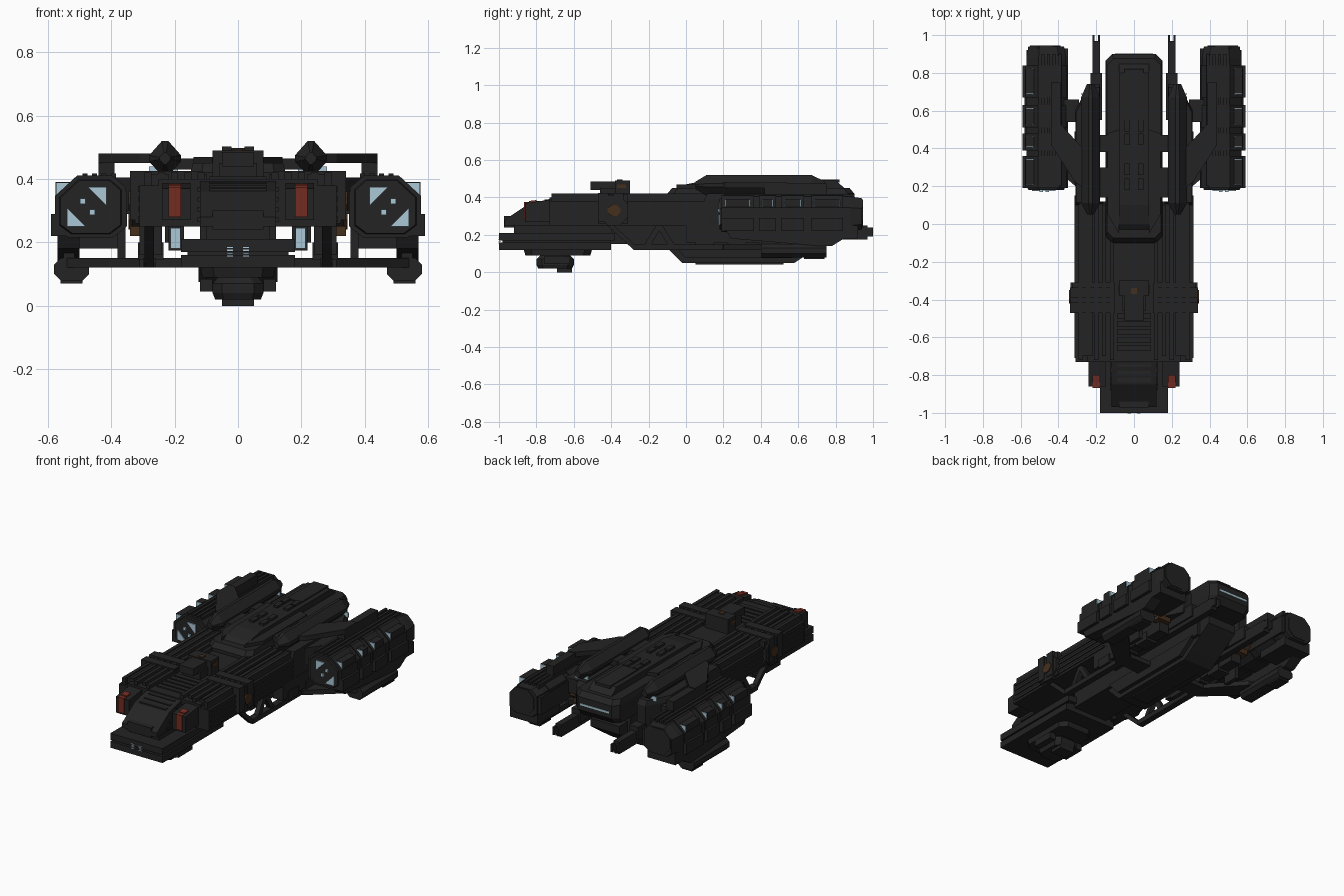
import bpy, bmesh
from mathutils import Vector

cube = bpy.data.objects.get("Cube")
if cube:
    bpy.data.objects.remove(cube, do_unlink=True)


def material(name, rgb):
    mat = bpy.data.materials.new(name)
    mat.use_nodes = True
    mat.diffuse_color = (*rgb, 1)
    node = next(n for n in mat.node_tree.nodes if n.type == "BSDF_PRINCIPLED")
    node.inputs["Base Color"].default_value = (*rgb, 1)
    node.inputs["Roughness"].default_value = .8
    return mat


HULL = material("charcoal hull", (.017, .017, .017))
RED = material("signal red", (.17, .025, .016))
BLUE = material("pale blue glow", (.4, .58, .68))
BRONZE = material("dark bronze", (.06, .028, .012))


def loft(name, outline, axis, stations, mat=HULL, mirror=False):
    """Sweep an outline along an axis; each station is (position, scale)."""
    centre = sum((Vector(p) for p in outline), Vector((0, 0))) / len(outline)
    place = {"x": lambda p, d: (d, p.x, p.y),
             "y": lambda p, d: (p.x, d, p.y),
             "z": lambda p, d: (p.x, p.y, d)}[axis]
    bm = bmesh.new()
    rings = [[bm.verts.new(place(centre + (Vector(p) - centre) * s, d)) for p in outline]
             for d, s in stations]
    for low, high in zip(rings, rings[1:]):
        for i in range(len(outline)):
            bm.faces.new((low[i - 1], low[i], high[i], high[i - 1]))
    bm.faces.new(rings[0])
    bm.faces.new(rings[-1])
    bmesh.ops.recalc_face_normals(bm, faces=bm.faces)
    mesh = bpy.data.meshes.new(name)
    bm.to_mesh(mesh)
    bm.free()
    mesh.materials.append(mat)
    obj = bpy.data.objects.new(name, mesh)
    bpy.context.collection.objects.link(obj)
    if mirror:
        obj.modifiers.new("mirror", "MIRROR").use_mirror_merge = False
    return obj


def prism(name, outline, axis, low, high, mat=HULL, mirror=False):
    return loft(name, outline, axis, [(low, 1), (high, 1)], mat, mirror)


def box(name, x, y, z, mat=HULL, mirror=False):
    """Box from ranges; a single x value is a half width about the centre."""
    x = x if isinstance(x, tuple) else (-x, x)
    corners = [(x[0], y[0]), (x[1], y[0]), (x[1], y[1]), (x[0], y[1])]
    return prism(name, corners, "z", z[0], z[1], mat, mirror)


def chamfered(x, z, cut):
    """Eight-sided outline from two ranges."""
    (a, b), (c, d) = x, z
    return [(a + cut, c), (b - cut, c), (b, c + cut), (b, d - cut),
            (b - cut, d), (a + cut, d), (a, d - cut), (a, c + cut)]


def pair(name, x, y, z, mat=HULL):
    return box(name, x, y, z, mat, mirror=True)


# Forward hull and nose
box("main_hull", .25, (-.73, .12), (.25, .40))
pair("hull_flank", (.18, .31), (-.73, .12), (.25, .38))
pair("flank_shoulder", (.22, .29), (-.70, .12), (.37, .415))
prism("nose_wedge", [(-.97, .25), (-.97, .28), (-.85, .36), (-.70, .40), (-.70, .25)], "x", -.12, .12)
prism("nose_cheek", [(-.86, .27), (-.86, .37), (-.70, .39), (-.70, .27)], "x", .15, .24, mirror=True)
pair("signal_light", (.18, .22), (-.867, -.80), (.28, .375), RED)
prism("signal_light_cap", [(-.84, .36), (-.84, .381), (-.80, .386), (-.80, .36)],
      "x", .18, .22, RED, mirror=True)
box("nose_core", .10, (-.92, -.38), (.19, .27))
box("lower_nose_slab", .18, (-1, -.38), (.17, .21))
box("lower_nose_waist", .16, (-.98, -.40), (.15, .18))
box("lower_nose_floor", .18, (-1, -.40), (.12, .16))
loft("nose_belly", chamfered((-.12, .12), (-.87, -.50), .04), "z", [(.09, .94), (.13, 1)])
for side in (-1, 1):
    for step in range(4):
        z = .155 + step * .009
        box("nose_glow_slit", tuple(sorted((side * .015, side * .035))), (-1.002, -.99), (z, z + .004), BLUE)
for step in range(9):
    y = -.84 + step * .042
    z = min(.40, .362 + step * .01)
    box("nose_stair", .09, (y, y + .03), (z - .02, z + .008))
box("cockpit_recess_plate", .08, (-.972, -.91), (.24, .30))

# Chin turret
loft("chin_turret", chamfered((-.08, .08), (-.80, -.60), .03), "z", [(.02, .9), (.04, 1), (.07, 1), (.10, .7)])
box("chin_turret_foot", .05, (-.69, -.61), (0, .05))
pair("chin_turret_side", (.08, .12), (-.76, -.62), (.045, .085))

# Long panel ridges on the hull
for i in range(5):
    x = .105 + i * .042
    pair("hull_ridge", (x, x + .022), (-.72 + .02 * (i % 2), .10), (.38, .421))
for i in range(4):
    z = .265 + i * .032
    pair("flank_ridge", (.30, .316), (-.71, .10), (z, z + .016))
    box("nose_side_ridge", .128, (-.88 + i * .03, -.70), (z, z + .014))

# Mid collar, dorsal turret and side thrusters
for y in (-.47, -.39):
    pair("collar_band", (.11, .34), (y, y + .055), (.27, .425))
pair("collar_core", (.10, .325), (-.47, -.31), (.26, .415))
prism("side_thruster", chamfered((-.46, -.31), (.25, .41), .045), "x", .30, .335, mirror=True)
prism("side_thruster_nozzle", chamfered((-.42, -.35), (.30, .36), .02), "x", .32, .345, BRONZE, mirror=True)
box("dorsal_turret", .08, (-.38, -.30), (.40, .49))
box("dorsal_turret_gun", .05, (-.51, -.36), (.44, .485))
box("dorsal_turret_neck", .06, (-.46, -.30), (.38, .45))
box("dorsal_turret_lamp", .015, (-.37, -.34), (.485, .495), BRONZE)
pair("turret_lamp", (.04, .082), (-.37, -.32), (.45, .47), BRONZE)

# Rear central hull and spine
loft("rear_deck", chamfered((-.15, .15), (-.10, .90), .035), "z", [(.30, .94), (.34, 1), (.42, 1), (.45, .95)])
prism("rear_spine", [(-.10, .40), (0, .47), (.10, .49), (.80, .49), (.86, .44), (.86, .40)], "x", -.08, .08)
box("spine_ridge", .05, (.55, .82), (.48, .497))
for y in (.18, .26, .42, .49):
    pair("spine_block", (.02, .05), (y, y + .06), (.48, .503))
prism("spine_shoulder", [(.08, -.05), (.08, .5), (.14, .48), (.14, .05)], "z", .42, .47, mirror=True)
box("rear_engine_glow", .10, (.895, .903), (.37, .382), BLUE)
box("lower_core", .12, (-.40, .72), (.15, .32))

# Keel
prism("keel", [(-.28, .25), (-.12, .15), (-.02, .05), (.58, .05), (.64, .09), (.80, .20), (.80, .25)],
      "x", -.10, .10)
prism("keel_side", [(-.08, .16), (0, .075), (.56, .075), (.68, .16)], "x", -.125, .125)
box("keel_plate", .06, (.05, .52), (.042, .055))

# Side rails with diamond ridges
loft("rear_side_hull", [(.16, .10), (.31, .10), (.31, .60), (.24, .74), (.18, .74), (.18, .10)],
     "z", [(.25, .97), (.28, 1), (.39, 1), (.42, .95)], mirror=True)
loft("diamond_ridge", [(.18, .455), (.18, .475), (.22, .52), (.24, .52), (.28, .475), (.28, .455), (.24, .41), (.22, .41)],
     "y", [(.05, .35), (.11, 1), (.67, 1), (.74, .4)], mirror=True)
pair("ridge_tail_glow", (.19, .28), (.685, .692), (.41, .44), BLUE)
pair("rail_bridge", (.08, .22), (.14, .30), (.43, .465))
pair("rail_bridge_rear", (.08, .20), (.38, .47), (.43, .465))
pair("lower_side_rail", (.24, .31), (0, .60), (.16, .26))
for y in (.05, .22, .39):
    pair("lower_rail_rib", (.235, .315), (y, y + .1), (.145, .20))

# Tail prongs
pair("tail_prong", (.18, .22), (.05, .97), (.175, .25))
pair("prong_root", (.17, .23), (.55, .80), (.20, .28))
pair("prong_front_glow", (.182, .213), (.043, .05), (.18, .245), BLUE)
for x in (.18, .209):
    pair("prong_tip", (x, x + .011), (.95, 1), (.19, .24))

# Truss below the hull
for y, z, end_y, end_z in ((-.42, .25, -.28, .12), (-.24, .12, -.16, .25), (-.16, .25, -.08, .12)):
    prism("truss_brace", [(y, z), (y + .035, z), (end_y + .035, end_z), (end_y, end_z)],
          "x", .265, .295, mirror=True)
pair("truss_beam", (.26, .30), (-.28, .26), (.12, .15))

# Arms that carry the engine pods
arm = [(.25, .18), (.31, .22), (.44, .42), (.44, .54), (.40, .54), (.25, .38)]
prism("upper_arm", arm, "z", .45, .48, mirror=True)
prism("middle_arm", arm, "z", .30, .405, mirror=True)
prism("lower_arm", [(.08, .18), (.31, .20), (.54, .40), (.54, .50), (.46, .50), (.28, .30), (.08, .30)],
      "z", .12, .15, mirror=True)
pair("arm_pod_rail", (.39, .44), (.42, .75), (.39, .475))
pair("rear_arm", (.29, .38), (.54, .66), (.29, .38))
prism("rear_thruster", chamfered((.55, .65), (.24, .34), .03), "x", .31, .345, BRONZE, mirror=True)
pair("rear_thruster_base", (.25, .34), (.57, .63), (.22, .30), BRONZE)

# Engine pods
pod = [(.36, .25), (.40, .22), (.53, .22), (.57, .25), (.57, .345), (.505, .405), (.40, .405), (.36, .37)]
loft("engine_pod", pod, "y", [(.18, .9), (.21, 1), (.88, 1), (.94, .9)], mirror=True)
for y, end in ((.19, .36), (.39, .48), (.51, .63), (.67, .84)):
    loft("pod_armour", pod, "y", [(y, 1.06), (end, 1.06)], mirror=True)
    pair("pod_flank_block", (.54, .59), (y, end), (.22, .29))
    prism("pod_shoulder_fin", [(.51, .39), (.575, .39), (.575, .33)], "y", y + .02, end - .02, mirror=True)
    for edge in (y + .016, end - .02):
        prism("pod_fin_glow", [(.53, .388), (.573, .388), (.573, .345)], "y", edge, edge + .004, BLUE, mirror=True)
pair("pod_inner_wall", (.35, .40), (.19, .93), (.25, .36))
for i in range(4):
    x = .385 + i * .03
    pair("pod_top_ridge", (x, x + .016), (.20, .90), (.39, .418))
prism("pod_intake_glow_upper", [(.415, .375), (.475, .375), (.415, .315)], "y", .174, .182, BLUE, mirror=True)
prism("pod_intake_glow_lower", [(.54, .25), (.48, .25), (.54, .31)], "y", .174, .182, BLUE, mirror=True)
for x, z in ((.46, .295), (.49, .33)):
    pair("pod_intake_lamp", (x - .009, x + .009), (.17, .182), (z - .009, z + .009), BLUE)
prism("pod_exhaust", chamfered((.39, .55), (.24, .39), .04), "y", .90, .945, mirror=True)
pair("pod_tail_box", (.38, .57), (.70, .92), (.18, .25))

# Pod undercarriage
for x in ((.355, .38), (.515, .55)):
    pair("pod_strut", x, (.40, .50), (.13, .25))
prism("pod_under_hull", [(.20, .25), (.24, .18), (.72, .14), (.78, .14), (.86, .19), (.86, .25)],
      "x", .50, .57, mirror=True)
prism("under_nacelle", chamfered((.47, .58), (.08, .15), .02), "y", .40, .75, mirror=True)
pair("under_nacelle_foot", (.49, .56), (.63, .74), (.07, .10))
